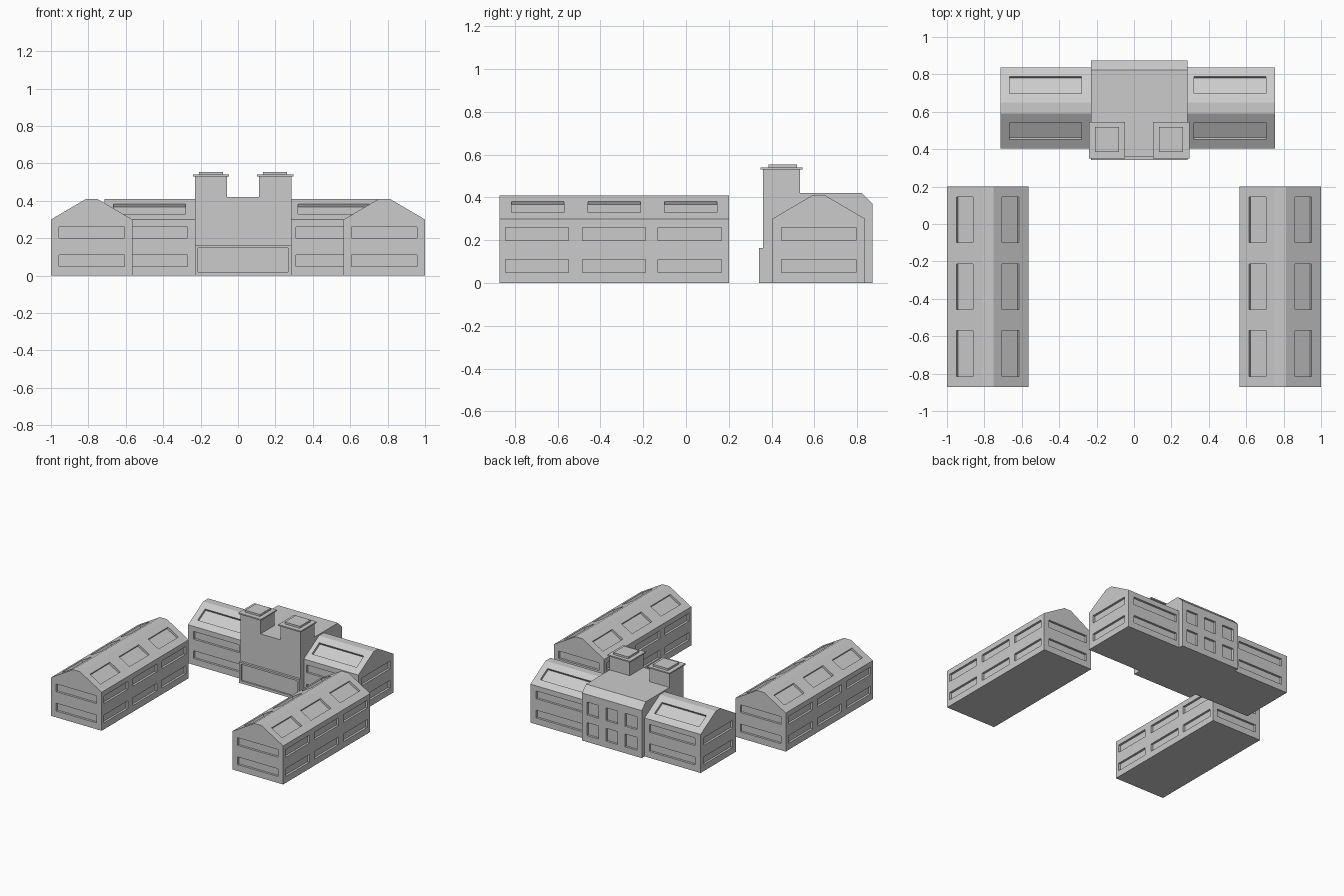
import bpy, bmesh
from mathutils import Vector, Matrix

cube = bpy.data.objects.get("Cube")
if cube:
    bpy.data.objects.remove(cube, do_unlink=True)

stone = bpy.data.materials.new("pale grey stone")
stone.use_nodes = True
stone.diffuse_color = (0.6, 0.6, 0.6, 1)
stone.node_tree.nodes["Principled BSDF"].inputs["Base Color"].default_value = (0.6, 0.6, 0.6, 1)

DEPTH = 0.017
FLOORS = [(0.05, 0.11), (0.2, 0.26)]
X, Y = Vector((1, 0, 0)), Vector((0, 1, 0))


def finish(name, bm):
    bmesh.ops.recalc_face_normals(bm, faces=bm.faces)
    mesh = bpy.data.meshes.new(name)
    bm.to_mesh(mesh)
    bm.free()
    mesh.materials.append(stone)
    obj = bpy.data.objects.new(name, mesh)
    bpy.context.collection.objects.link(obj)
    return obj


def extrude_profile(name, profile, axis, start, end):
    """Extrude (across, z) points along the X or Y axis."""
    across = Y if axis == X else X
    bm = bmesh.new()
    face = bm.faces.new([bm.verts.new(across * a + axis * start + Vector((0, 0, z))) for a, z in profile])
    new = bmesh.ops.extrude_face_region(bm, geom=[face])["geom"]
    bmesh.ops.translate(bm, vec=axis * (end - start),
                        verts=[g for g in new if isinstance(g, bmesh.types.BMVert)])
    return finish(name, bm)


def box(name, x0, x1, y0, y1, z0, z1):
    return extrude_profile(name, [(x0, z0), (x1, z0), (x1, z1), (x0, z1)], Y, y0, y1)


def roof_profile(a0, a1):
    """House section with sloping sides and a narrow flat ridge."""
    mid = (a0 + a1) / 2
    return [(a0, 0), (a1, 0), (a1, 0.3), (mid + 0.03, 0.41), (mid - 0.03, 0.41), (a0, 0.3)]


def recess(obj, windows):
    """Sink rectangles (low corner, high corner, outward normal, depth) into obj."""
    bm = bmesh.new()
    for low, high, n, depth in windows:
        low, high, n = Vector(low), Vector(high), Vector(n).normalized()
        along = n.cross(Vector((0, 0, 1))).normalized()
        up = along.cross(n)
        diag = high - low
        size = (abs(diag.dot(along)), abs(diag.dot(up)), depth * 2)
        rot = Matrix((along, up, n)).transposed().to_4x4()
        bmesh.ops.create_cube(bm, size=1, matrix=Matrix.Translation((low + high) / 2) @ rot @ Matrix.Diagonal((*size, 1)))
    cutter = finish("window_cutter", bm)
    cutter.hide_render = True
    mod = obj.modifiers.new("windows", "BOOLEAN")
    mod.operation, mod.solver, mod.object = "DIFFERENCE", "EXACT", cutter
    mesh = bpy.data.meshes.new_from_object(obj.evaluated_get(bpy.context.evaluated_depsgraph_get()))
    obj.modifiers.clear()
    obj.data = mesh
    bpy.data.objects.remove(cutter, do_unlink=True)


def house_windows(axis, start, end, a0, a1, wall_spans, roof_spans):
    """Windows for both long walls, both roof slopes and both gable ends."""
    across = Y if axis == X else X
    mid, half = (a0 + a1) / 2, (a1 - a0) / 2
    pitch = 0.11 / (half - 0.03)

    def at(a, along, z):
        return across * a + axis * along + Vector((0, 0, z))

    cuts = []
    for s in (-1, 1):
        wall = mid + s * half
        for z0, z1 in FLOORS:
            for p, q in wall_spans:
                cuts.append((at(wall, p, z0), at(wall, q, z1), across * s, DEPTH))
            end_pos = end if s > 0 else start
            cuts.append((at(a0 + 0.043, end_pos, z0), at(a1 - 0.043, end_pos, z1), axis * s, DEPTH))
        for p, q in roof_spans:
            lo, hi = 0.05, 0.14
            cuts.append((at(wall - s * lo, p, 0.3 + lo * pitch), at(wall - s * hi, q, 0.3 + hi * pitch),
                         across * s * pitch + Vector((0, 0, 1)), DEPTH))
    return cuts


# Two detached side wings
wing_walls = [(-0.845, -0.55), (-0.485, -0.19), (-0.13, 0.165)]
wing_roofs = [(-0.815, -0.57), (-0.458, -0.213), (-0.1, 0.145)]
for name, a0, a1 in (("right_wing", -1, -0.565), ("left_wing", 0.565, 1)):
    wing = extrude_profile(name, roof_profile(a0, a1), Y, -0.872, 0.2)
    recess(wing, house_windows(Y, -0.872, 0.2, a0, a1, wing_walls, wing_roofs))

# Rear range running through the centre block
rear = extrude_profile("rear_range", roof_profile(0.403, 0.838), X, -0.713, 0.755)
recess(rear, house_windows(X, -0.713, 0.755, 0.403, 0.838,
                           [(-0.665, -0.27), (0.31, 0.705)], [(-0.665, -0.28), (0.32, 0.705)]))

# Centre block with chamfered rear parapet and six rear windows
L, R, FRONT, BACK = -0.23, 0.285, 0.36, 0.873
centre = extrude_profile("centre_block", [(FRONT, 0), (BACK, 0), (BACK, 0.37), (0.823, 0.42), (FRONT, 0.42)], X, L, R)
recess(centre, [((0.0275 + 0.165 * i - 0.05, BACK, z), (0.0275 + 0.165 * i + 0.05, BACK, z + 0.1), Y, DEPTH)
                for i in (-1, 0, 1) for z in (0.05, 0.21)])

# Entrance porch with sunken panel
porch = box("entrance_porch", L, R, 0.342, FRONT, 0, 0.163)
recess(porch, [((-0.215, 0.342, 0.02), (0.268, 0.342, 0.148), -Y, 0.012)])

# Twin towers with stepped caps
for side, x0, x1 in (("right", L, -0.058), ("left", 0.113, R)):
    box(side + "_tower", x0, x1, FRONT, 0.532, 0.42, 0.53)
    box(side + "_tower_cornice", x0 - 0.011, x1 + 0.011, 0.349, 0.545, 0.53, 0.54)
    box(side + "_tower_cap", x0 + 0.022, x1 - 0.022, 0.385, 0.518, 0.54, 0.555)
